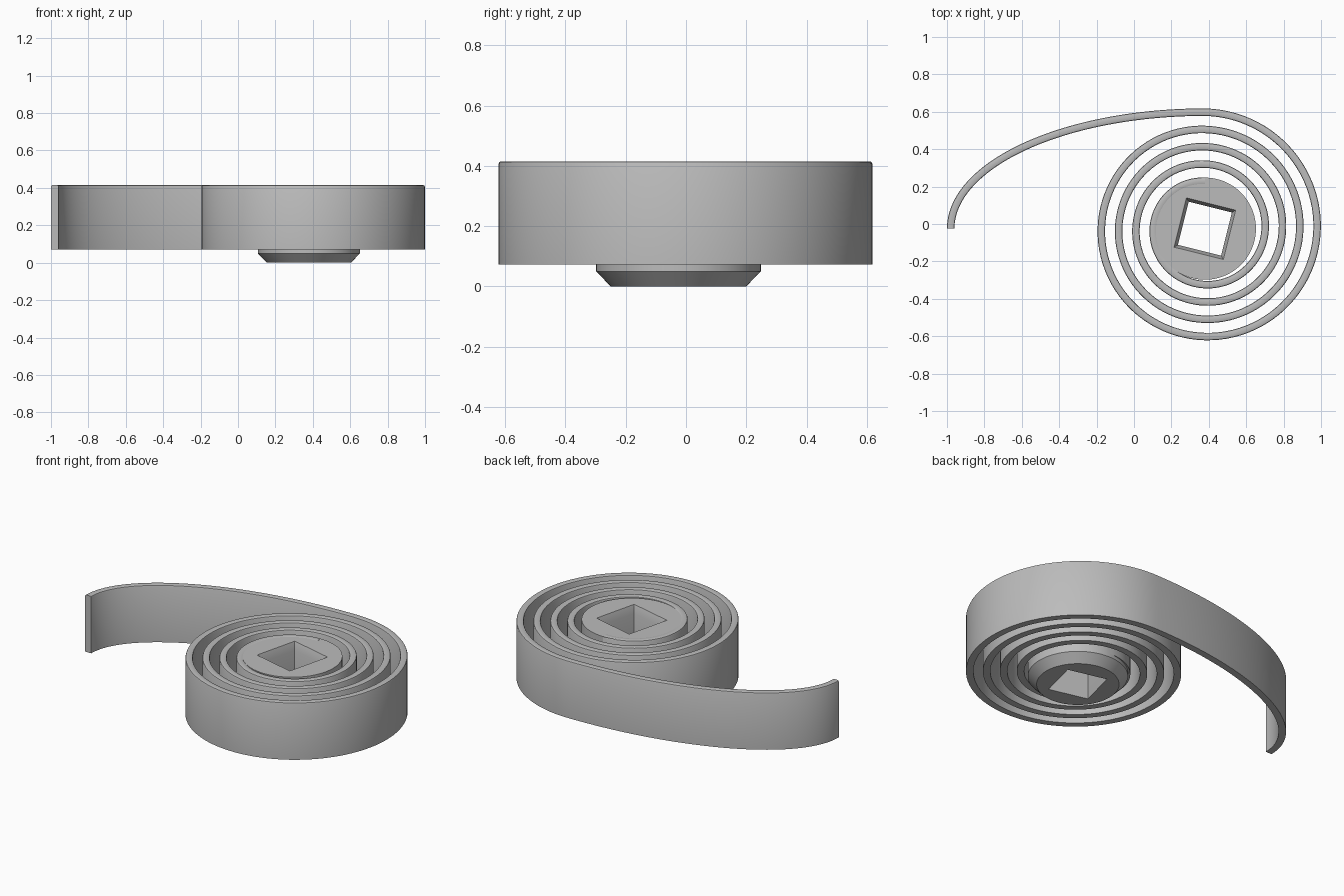
import bpy, bmesh, math
from mathutils import Vector

cube = bpy.data.objects.get("Cube")
if cube:
    bpy.data.objects.remove(cube, do_unlink=True)

grey = bpy.data.materials.new("plain grey")
grey.use_nodes = True
grey.diffuse_color = (0.5, 0.5, 0.5, 1)
grey.node_tree.nodes["Principled BSDF"].inputs["Base Color"].default_value = (0.5, 0.5, 0.5, 1)

CENTRE = Vector((0.379, -0.025))
BOTTOM, TOP = 0.072, 0.415
HALF = 0.02      # half the strip thickness
PITCH = 0.0925   # inward step per turn
TURNS = 4
START = 0.623    # centre-line radius where the coil begins


def loft(name, rings):
    """Join closed rings of points with quads and cap both ends."""
    bm = bmesh.new()
    loops = [[bm.verts.new(p) for p in ring] for ring in rings]
    n = len(loops[0])
    for a, b in zip(loops, loops[1:]):
        for i in range(n):
            j = (i + 1) % n
            bm.faces.new((a[i], a[j], b[j], b[i]))
    bm.faces.new(loops[0])
    bm.faces.new(loops[-1])
    bmesh.ops.recalc_face_normals(bm, faces=bm.faces)
    mesh = bpy.data.meshes.new(name)
    bm.to_mesh(mesh)
    bm.free()
    obj = bpy.data.objects.new(name, mesh)
    bpy.context.collection.objects.link(obj)
    mesh.materials.append(grey)
    return obj


def circle(r, z, sides, turn=0.0):
    return [(CENTRE.x + r * math.cos(turn + math.tau * i / sides),
             CENTRE.y + r * math.sin(turn + math.tau * i / sides), z)
            for i in range(sides)]


def smooth(obj):
    bpy.ops.object.select_all(action='DESELECT')
    obj.select_set(True)
    bpy.context.view_layer.objects.active = obj
    bpy.ops.object.shade_smooth_by_angle(angle=math.radians(30))


# Spring strip: quarter-ellipse tail, then a clockwise inward coil
path = []
for i in range(60):
    a = math.pi - math.pi / 2 * i / 60
    path.append(CENTRE + Vector((1.359 * math.cos(a), START * math.sin(a))))
steps = TURNS * 96
for i in range(steps + 1):
    t = TURNS * i / steps
    a = math.pi / 2 - math.tau * t
    path.append(CENTRE + (START - PITCH * t) * Vector((math.cos(a), math.sin(a))))

# Cross-section with softened top edges: (offset, height)
c = 0.008
section = [(-HALF, BOTTOM), (HALF, BOTTOM), (HALF, TOP - c), (HALF - 0.3 * c, TOP - 0.3 * c),
           (HALF - c, TOP), (c - HALF, TOP), (0.3 * c - HALF, TOP - 0.3 * c), (-HALF, TOP - c)]
rings = []
for i, p in enumerate(path):
    d = (path[min(i + 1, len(path) - 1)] - path[max(i - 1, 0)]).normalized()
    if i == 0:
        d = Vector((0, 1))
    side = Vector((-d.y, d.x))
    rings.append([(p.x + side.x * o, p.y + side.y * o, z) for o, z in section])
smooth(loft("spring_strip", rings))

# Hub with a tapered foot
profile = [(0.225, 0), (0.273, 0.05), (0.273, TOP - 0.001)]
hub = loft("hub", [circle(r, z, 96) for r, z in profile])

# Square socket through the hub, flared at the top
inner, outer = 0.119 * math.sqrt(2), 0.136 * math.sqrt(2)
twist = math.radians(45 - 14)
socket = loft("socket_cutter", [circle(r, z, 4, twist) for r, z in
                                ((inner, -0.1), (inner, TOP - 0.046),
                                 (outer, TOP - 0.001), (outer, TOP + 0.1))])
socket.hide_render = True
cut = hub.modifiers.new("socket", 'BOOLEAN')
cut.operation = 'DIFFERENCE'
cut.solver = 'EXACT'
cut.object = socket
bpy.context.view_layer.objects.active = hub
bpy.ops.object.modifier_apply(modifier=cut.name)
bpy.data.objects.remove(socket, do_unlink=True)
smooth(hub)
